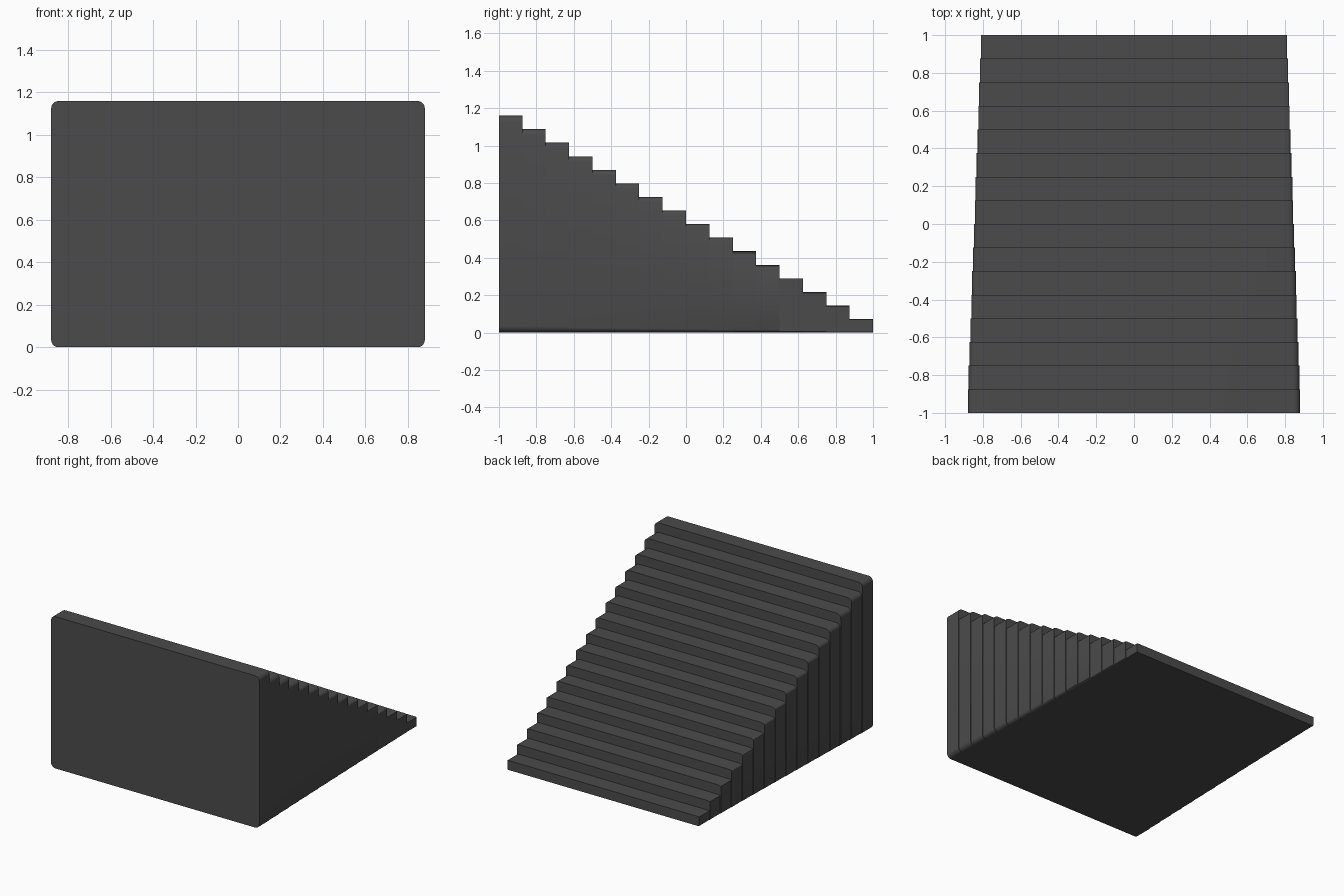
import bpy
from math import sin, cos, pi

cube = bpy.data.objects.get("Cube")
if cube:
    bpy.data.objects.remove(cube, do_unlink=True)

STEPS = 16
DEPTH = 2 / STEPS
RISE = 1.16 / STEPS

mat = bpy.data.materials.new("dark grey")
mat.use_nodes = True
grey = (0.07, 0.07, 0.07, 1)
mat.diffuse_color = grey
mat.node_tree.nodes["Principled BSDF"].inputs["Base Color"].default_value = grey


def rounded_outline(half, height, rx, rz, segments=5):
    """Rectangle standing on z = 0 with elliptical corners."""
    points = []
    for corner, (sx, sz) in enumerate([(1, 1), (-1, 1), (-1, -1), (1, -1)]):
        cx = sx * (half - rx)
        cz = height / 2 + sz * (height / 2 - rz)
        for i in range(segments + 1):
            a = (corner + i / segments) * pi / 2
            points.append((cx + rx * cos(a), cz + rz * sin(a)))
    return points


def add_step(index):
    """Full-height block; lower blocks are narrower with flatter corners."""
    height = RISE * (STEPS - index)
    half = 0.88 - 0.07 * index / (STEPS - 1)
    front = -1 + DEPTH * index
    outline = rounded_outline(half, height, 0.04 * half, 0.03 * height)
    n = len(outline)
    verts = [(x, y, z) for y in (front, front + DEPTH) for x, z in outline]
    faces = [tuple(reversed(range(n))), tuple(range(n, 2 * n))]
    faces += [(i, (i + 1) % n, n + (i + 1) % n, n + i) for i in range(n)]
    # Outline runs counter-clockwise seen from the front
    faces = [tuple(reversed(f)) for f in faces]
    mesh = bpy.data.meshes.new(f"step_{index + 1}")
    mesh.from_pydata(verts, [], faces)
    mesh.materials.append(mat)
    obj = bpy.data.objects.new(f"step_{index + 1}", mesh)
    bpy.context.collection.objects.link(obj)
    return obj


# Staircase, tallest step at the front
steps = [add_step(i) for i in range(STEPS)]

bpy.ops.object.select_all(action="DESELECT")
for obj in steps:
    obj.select_set(True)
bpy.context.view_layer.objects.active = steps[0]
bpy.ops.object.shade_smooth_by_angle(angle=pi / 6)
